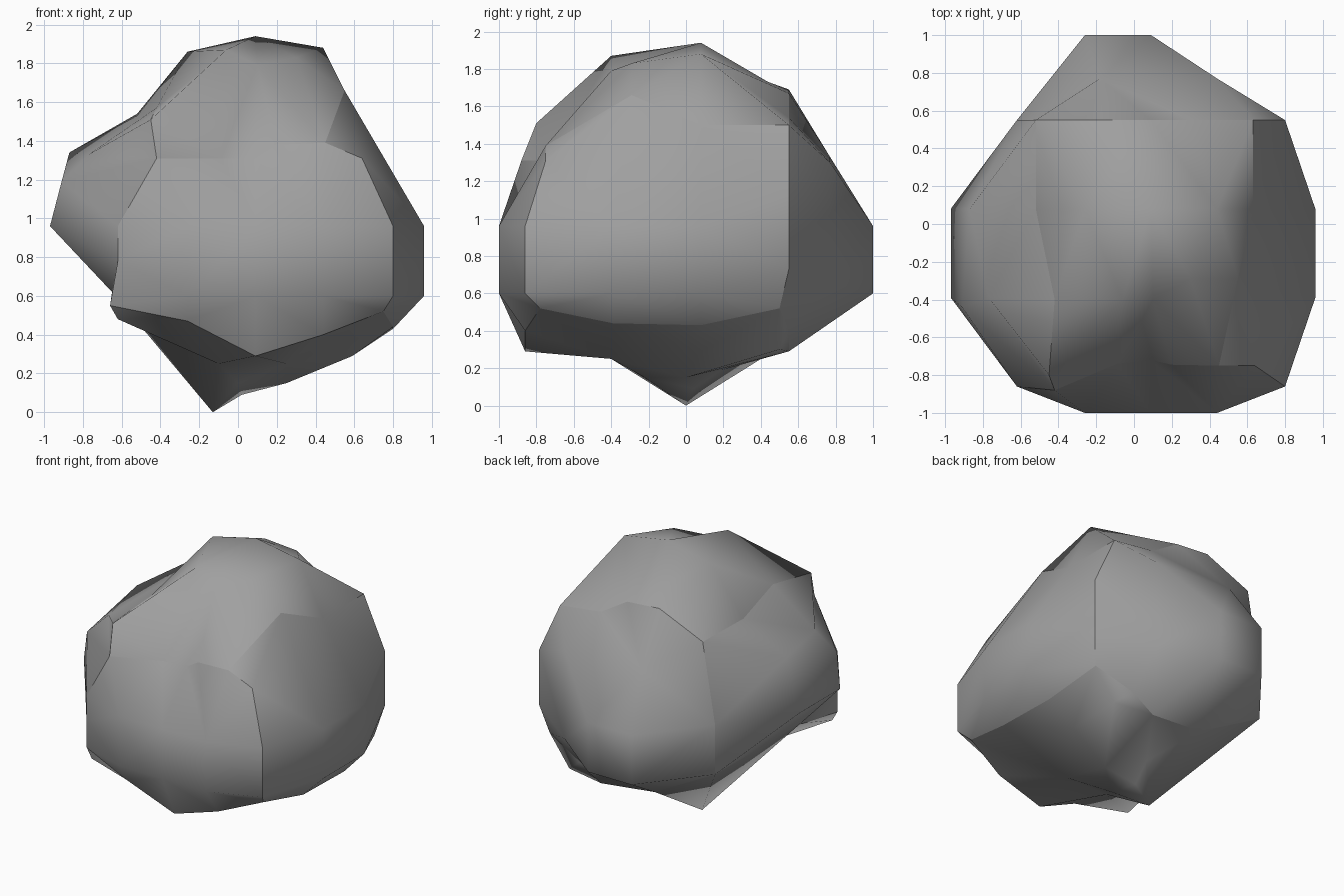
import bpy, bmesh, math
from mathutils import Vector
from mathutils.geometry import delaunay_2d_cdt

if "Cube" in bpy.data.objects:
    bpy.data.objects.remove(bpy.data.objects["Cube"])

stone = bpy.data.materials.new("grey stone")
stone.diffuse_color = (0.35, 0.35, 0.35, 1)
stone.use_nodes = True
stone.node_tree.nodes["Principled BSDF"].inputs["Base Color"].default_value = stone.diffuse_color
core = Vector((0, 0, .95))

# Seams between the six sides of the rock, corner to corner
front_top = [(-.42, -.88, 1.31), (-.09, -.74, 1.31), (.09, -.72, 1.31),
             (.2, -.745, 1.38), (.45, -.75, 1.39)]
right_top = [(.45, -.75, 1.39), (.55, -.29, 1.66), (.63, .08, 1.5), (.63, .55, 1.5)]
back_top = [(.63, .55, 1.5), (.3, .55, 1.54), (.09, .55, 1.67), (-.17, .55, 1.69),
            (-.52, .55, 1.54)]
left_top = [(-.52, .55, 1.54), (-.52, .08, 1.53), (-.42, -.4, 1.57),
            (-.45, -.8, 1.51), (-.42, -.88, 1.31)]
front_low = [(-.66, -.8, .55), (-.26, -.92, .47), (.09, -.86, .29), (.44, -.86, .4),
             (.75, -.78, .52)]
right_low = [(.75, -.78, .52), (.8, -.39, .44), (.8, .08, .43), (.75, .5, .52)]
back_low = [(.75, .5, .52), (.47, .55, .4), (.3, .55, .29), (-.12, .53, .33),
            (-.62, .55, .6)]
left_low = [(-.62, .55, .6), (-.65, .08, .62), (-.65, -.39, .62), (-.66, -.8, .55)]
front_right = [(.45, -.75, 1.39), (.64, -.75, 1.31), (.8, -.86, .96), (.8, -.86, .6),
               (.75, -.78, .52)]
front_left = [(-.42, -.88, 1.31), (-.62, -.86, .96), (-.62, -.86, .78), (-.66, -.8, .55)]
back_right = [(.63, .55, 1.5), (.8, .55, 1.13), (.8, .55, .73), (.75, .5, .52)]
back_left = [(-.52, .55, 1.54), (-.62, .55, .96), (-.62, .55, .6)]

# Bulges inside each side
front_bulge = [(x, -1, z) for x in (-.26, .09, .44) for z in (.6, .96)]
right_bulge = [(.96, y, z) for y in (-.39, .08) for z in (.6, .96)]
back_bulge = [(x, 1, z) for x in (-.26, .09) for z in (.6, .96)]
back_bulge += [(.44, .77, .66), (.44, .77, 1.3), (-.18, .77, 1.33)]
left_bulge = [(-.97, -.39, .96), (-.97, .08, .96), (-.91, -.44, 1.19),
              (-.87, .08, 1.34), (-.77, -.39, 1.33)]
top_bulge = [(-.26, .08, 1.86), (-.06, -.4, 1.87), (.1, -.4, 1.79), (.3, -.29, 1.83),
             (.44, .08, 1.88), (.09, .08, 1.94), (0, .44, 1.73)]
low_bulge = [(-.62, -.8, .48), (-.1, -.4, .25), (.25, -.4, .25), (0, -.22, .15),
             (.25, 0, .15), (.59, .08, .29), (.59, .5, .3), (.05, .19, .19),
             (-.13, 0, 0), (.02, .04, .09)]


def side(bm, axis, seams, bulge):
    """Skin one side: triangulate its outline and bulge points, seen from the core."""
    outline = []
    for s in seams:
        s = s if not outline or s[0] == outline[-1] else s[::-1]
        outline += s if not outline else s[1:]
    pts = [Vector(p) for p in outline[:-1] + bulge]
    n = len(outline) - 1
    axis = Vector(axis)
    u = axis.orthogonal().normalized()
    v = axis.cross(u)
    flat = []
    for p in pts:
        d = (p - core).normalized()
        uv = Vector((d.dot(u), d.dot(v)))
        flat.append(uv.normalized() * d.angle(axis) if uv.length > 1e-6 else uv)
    edges = [(i, (i + 1) % n) for i in range(n)]
    out = delaunay_2d_cdt(flat, edges, [], 1, 1e-6)
    verts = [bm.verts.new(pts[src[0]]) for src in out[3]]
    for f in out[2]:
        bm.faces.new([verts[i] for i in f])


bm = bmesh.new()
side(bm, (0, -1, 0), [front_top, front_right, front_low[::-1], front_left], front_bulge)
side(bm, (1, 0, 0), [right_top, back_right, right_low[::-1], front_right], right_bulge)
side(bm, (0, 1, 0), [back_top, back_left, back_low[::-1], back_right], back_bulge)
side(bm, (-1, 0, 0), [left_top, front_left, left_low[::-1], back_left], left_bulge)
side(bm, (0, 0, 1), [front_top, right_top, back_top, left_top], top_bulge)
side(bm, (0, 0, -1), [front_low, right_low, back_low, left_low], low_bulge)

# Seams stay crisp, the sides are smooth
for f in bm.faces:
    f.smooth = True
for e in bm.edges:
    e.smooth = not e.is_boundary
bmesh.ops.remove_doubles(bm, verts=bm.verts, dist=1e-4)
bmesh.ops.recalc_face_normals(bm, faces=bm.faces)
me = bpy.data.meshes.new("boulder")
bm.to_mesh(me)
bm.free()
me.materials.append(stone)
boulder = bpy.data.objects.new("boulder", me)
bpy.context.collection.objects.link(boulder)
